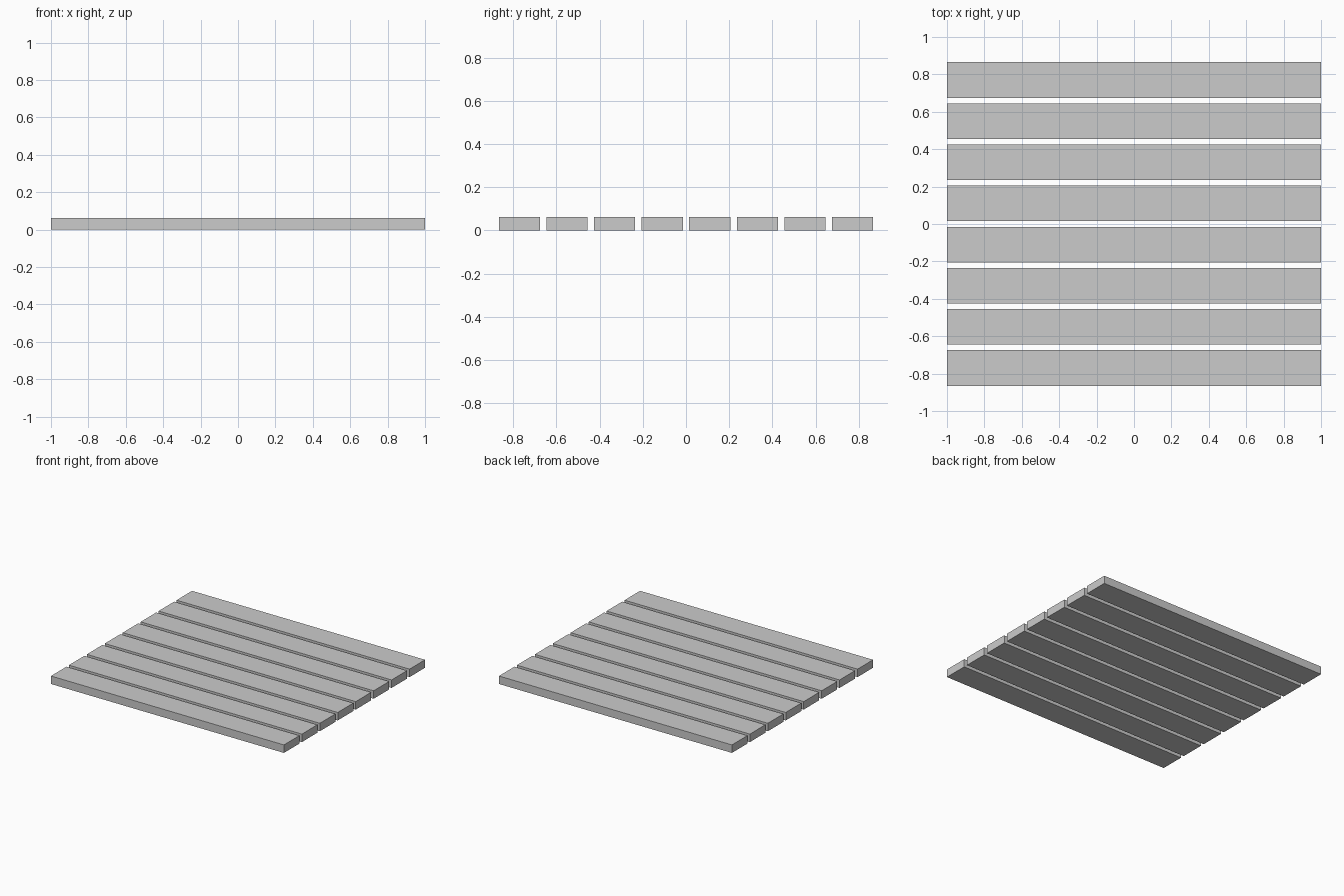
import bpy

if "Cube" in bpy.data.objects:
    bpy.data.objects.remove(bpy.data.objects["Cube"])

COUNT = 8
LENGTH, WIDTH, THICK = 2.0, 0.19, 0.062
PITCH = 0.22


def plank(name, y):
    bpy.ops.mesh.primitive_cube_add(size=1, location=(0, y, THICK / 2))
    ob = bpy.context.object
    ob.name = name
    ob.scale = (LENGTH, WIDTH, THICK)
    bpy.ops.object.transform_apply(location=False, rotation=False, scale=True)
    return ob


# Row of evenly spaced deck planks, front to back
for i in range(COUNT):
    plank(f"plank_{i + 1}", (i - (COUNT - 1) / 2) * PITCH)
